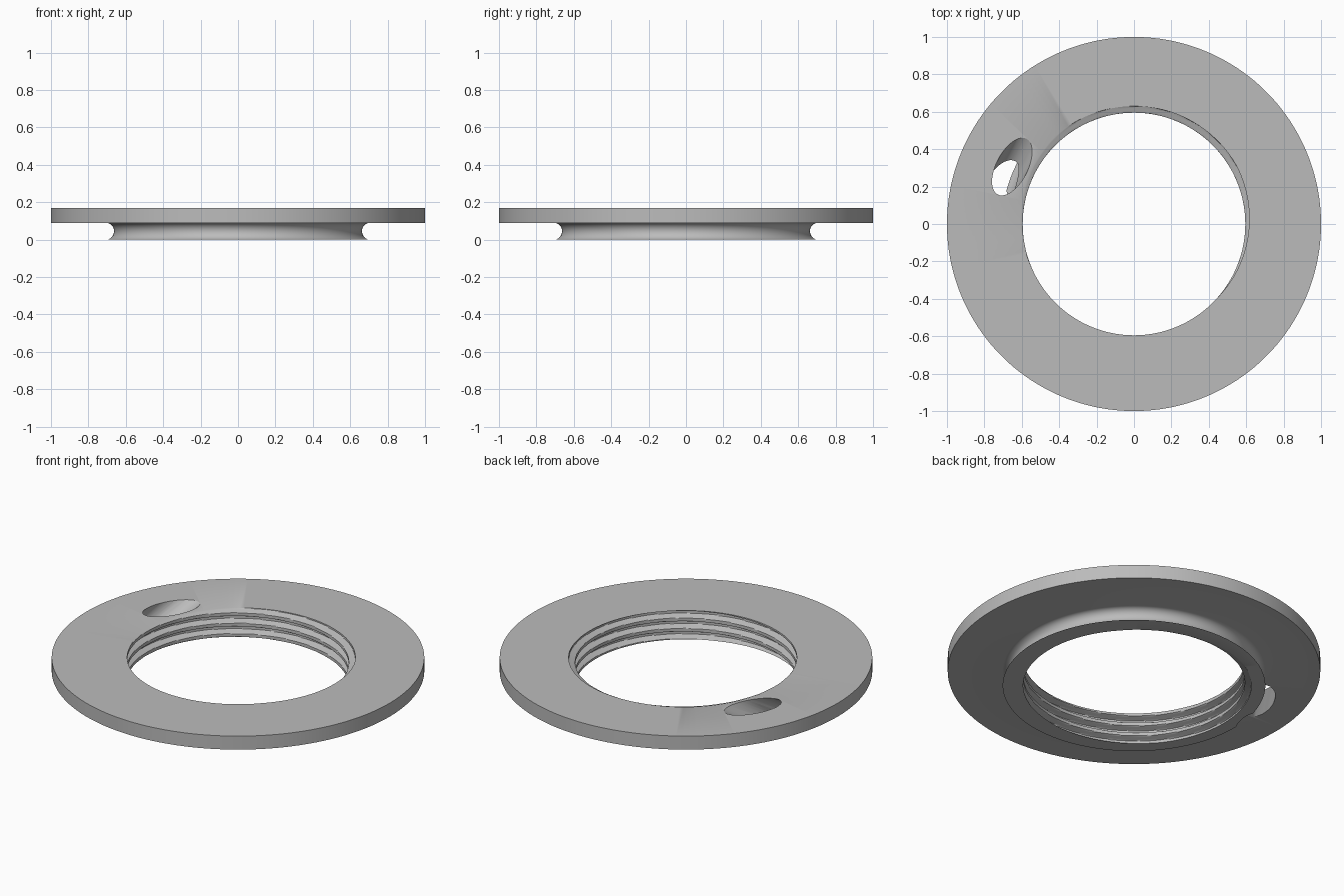
import bpy, bmesh, math
from mathutils import Vector

cube = bpy.data.objects.get("Cube")
if cube:
    bpy.data.objects.remove(cube)

HEIGHT, FLANGE_Z = 0.17, 0.09
PITCH, SEGMENTS, ROWS = 0.0615, 180, 68
CREST, ROOT = 0.595, 0.63

grey = bpy.data.materials.new("mid_grey")
grey.use_nodes = True
colour = (0.5, 0.5, 0.5, 1)
grey.diffuse_color = colour
grey.node_tree.nodes["Principled BSDF"].inputs["Base Color"].default_value = colour


def make_object(name, bm):
    mesh = bpy.data.meshes.new(name)
    bmesh.ops.recalc_face_normals(bm, faces=bm.faces)
    bm.to_mesh(mesh)
    bm.free()
    mesh.materials.append(grey)
    obj = bpy.data.objects.new(name, mesh)
    bpy.context.collection.objects.link(obj)
    return obj


def thread_radius(z, angle):
    """Trapezoid thread rising counter-clockwise, root at the rim near 80 degrees."""
    turn = (z - HEIGHT) / PITCH - (angle - math.radians(80)) / math.tau
    offset = abs(turn - round(turn))
    depth = min(1, max(0, (0.34 - offset) / 0.2))
    return CREST + (ROOT - CREST) * depth


# Outer outline: rounded neck groove, then the flange
outline = []
for i in range(17):
    t = math.pi * i / 16
    outline.append((0.705 - 0.042 * math.sin(t), FLANGE_Z / 2 * (1 - math.cos(t))))
outline += [(1, FLANGE_Z), (1, HEIGHT)]

# Threaded ring swept around the axis
bm = bmesh.new()
columns = []
for s in range(SEGMENTS):
    a = math.tau * s / SEGMENTS
    section = list(outline)
    for k in range(ROWS + 1):
        z = HEIGHT * (1 - k / ROWS)
        section.append((thread_radius(z, a), z))
    columns.append([bm.verts.new((r * math.cos(a), r * math.sin(a), z)) for r, z in section])
for s, col in enumerate(columns):
    nxt = columns[(s + 1) % SEGMENTS]
    for k in range(len(col)):
        m = (k + 1) % len(col)
        bm.faces.new((col[k], nxt[k], nxt[m], col[m]))
ring = make_object("threaded_ring", bm)

# Slanted hole drilled through the flange
axis = Vector((-0.46, -0.89, -0.58)).normalized()
bm = bmesh.new()
bmesh.ops.create_cone(bm, cap_ends=True, segments=48, radius1=0.078, radius2=0.09, depth=0.9)
bmesh.ops.rotate(bm, verts=bm.verts, matrix=axis.to_track_quat("Z", "Y").to_matrix())
bmesh.ops.translate(bm, verts=bm.verts, vec=(-0.65, 0.31, HEIGHT))
drill = make_object("hole_cutter", bm)
drill.hide_render = True

cut = ring.modifiers.new("slanted_hole", "BOOLEAN")
cut.operation = "DIFFERENCE"
cut.solver = "EXACT"
cut.object = drill
bpy.ops.object.select_all(action="DESELECT")
bpy.context.view_layer.objects.active = ring
ring.select_set(True)
bpy.ops.object.modifier_apply(modifier=cut.name)
bpy.data.objects.remove(drill)
bpy.ops.object.shade_smooth_by_angle(angle=math.radians(30))
